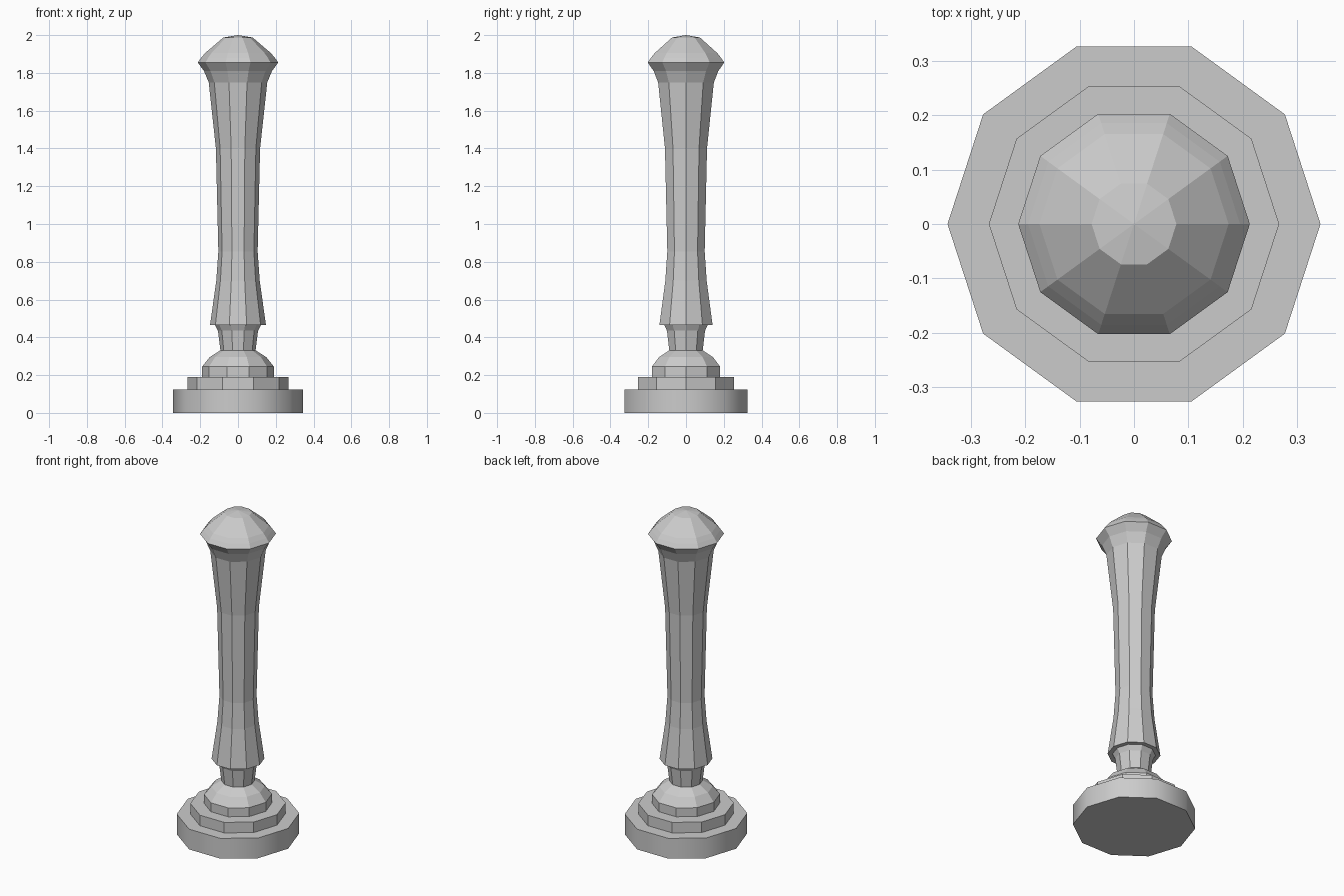
import bpy, bmesh, math

if "Cube" in bpy.data.objects:
    bpy.data.objects.remove(bpy.data.objects["Cube"])

SIDES = 10


def lathe(name, profile):
    """Revolve (radius, z) points into a closed ten-sided solid."""
    bm = bmesh.new()
    rings = []
    for r, z in profile:
        rings.append([bm.verts.new((r * math.cos(math.tau * i / SIDES),
                                    r * math.sin(math.tau * i / SIDES), z))
                      for i in range(SIDES)])
    for a, b in zip(rings, rings[1:]):
        for i in range(SIDES):
            j = (i + 1) % SIDES
            bm.faces.new((a[i], a[j], b[j], b[i]))
    bm.faces.new(rings[0][::-1])
    # Top closes to a centre point so caps can be slightly domed
    bm.faces.new(rings[-1])
    mesh = bpy.data.meshes.new(name)
    bm.to_mesh(mesh)
    bm.free()
    obj = bpy.data.objects.new(name, mesh)
    bpy.context.collection.objects.link(obj)
    return obj


# Stepped foot
base = lathe("base_plinth", [(0.343, 0), (0.343, 0.125)])
lathe("middle_step", [(0.267, 0.125), (0.267, 0.19)])
lathe("upper_step", [(0.19, 0.19), (0.19, 0.245), (0.15, 0.295), (0.095, 0.33)])

# Narrow neck under the shaft
lathe("neck", [(0.093, 0.33), (0.106, 0.435), (0.122, 0.467)])

# Waisted shaft flaring out under the cap
lathe("shaft", [(0.148, 0.465), (0.115, 0.7), (0.104, 0.855), (0.117, 1.4),
                (0.155, 1.75), (0.18, 1.81), (0.213, 1.855)])

# Faceted dome cap
lathe("dome_cap", [(0.213, 1.855), (0.195, 1.88), (0.174, 1.905),
                   (0.078, 1.987), (0.002, 2.0)])

# The plinth rim is smooth around, sharp at top and bottom
for obj in bpy.context.selected_objects:
    obj.select_set(False)
base.select_set(True)
bpy.context.view_layer.objects.active = base
bpy.ops.object.shade_smooth_by_angle(angle=math.radians(40))
